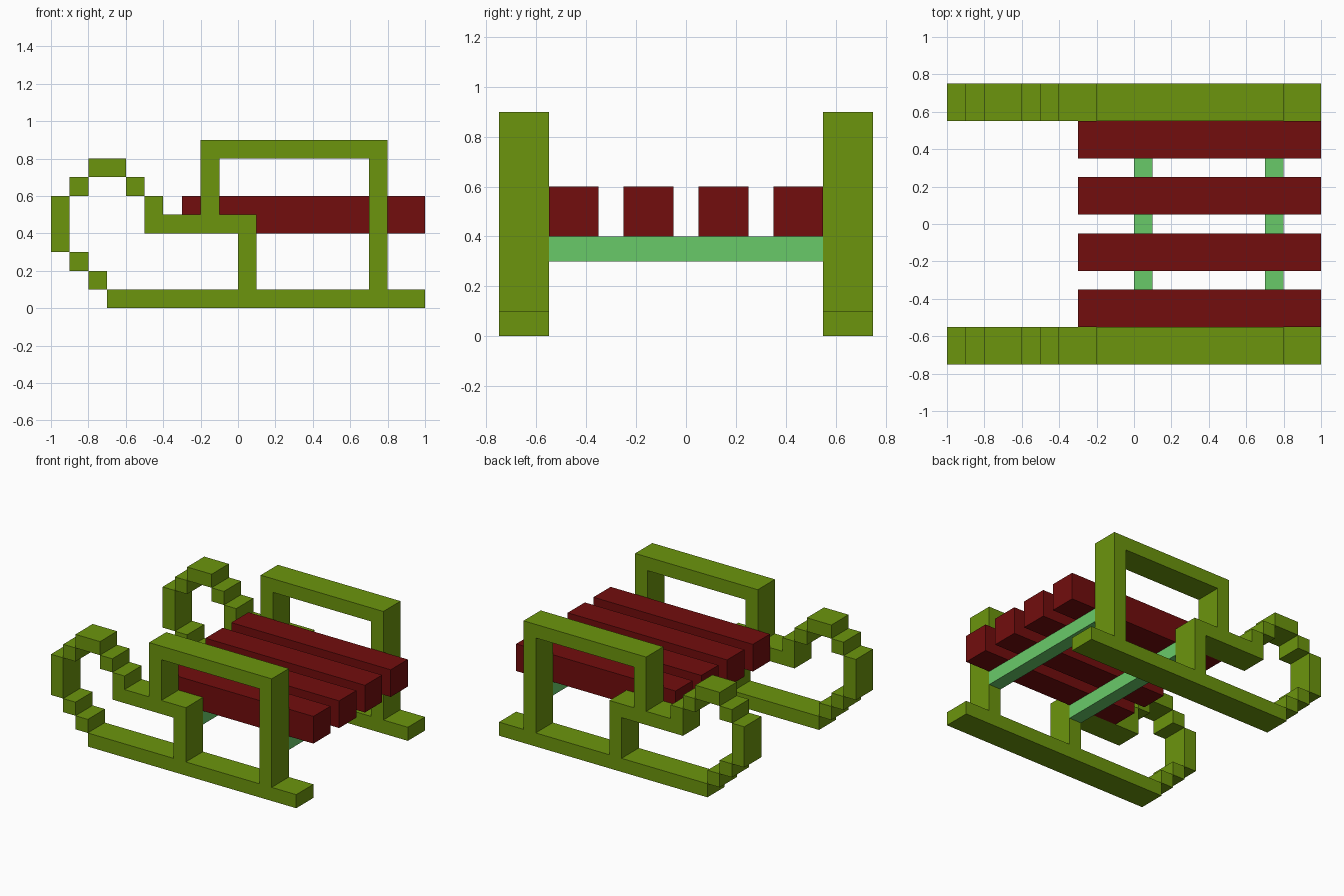
import bpy

if "Cube" in bpy.data.objects:
    bpy.data.objects.remove(bpy.data.objects["Cube"])


def material(name, rgb):
    m = bpy.data.materials.new(name)
    m.diffuse_color = (*rgb, 1.0)
    m.use_nodes = True
    m.node_tree.nodes["Principled BSDF"].inputs["Base Color"].default_value = m.diffuse_color
    return m


GREEN = material("olive green", (0.150, 0.300, 0.004))
RED = material("dark red", (0.168, 0.004, 0.004))
MINT = material("light green", (0.141, 0.591, 0.141))


def box(name, x, y, z, mat):
    """Box from (min, max) ranges on each axis."""
    bpy.ops.mesh.primitive_cube_add(
        size=1, location=[(r[0] + r[1]) / 2 for r in (x, y, z)])
    ob = bpy.context.object
    ob.name = name
    ob.scale = [r[1] - r[0] for r in (x, y, z)]
    bpy.ops.object.transform_apply(location=True, rotation=False, scale=True)
    ob.data.materials.append(mat)
    return ob


# Side frame pieces: name, x range, z range
SIDE = [
    ("runner", (-0.7, 1.0), (0.0, 0.1)),
    ("curl_lower_step", (-0.8, -0.7), (0.1, 0.2)),
    ("curl_upper_step", (-0.9, -0.8), (0.2, 0.3)),
    ("curl_front", (-1.0, -0.9), (0.3, 0.6)),
    ("curl_shoulder", (-0.9, -0.8), (0.6, 0.7)),
    ("curl_top", (-0.8, -0.6), (0.7, 0.8)),
    ("curl_return", (-0.6, -0.5), (0.6, 0.7)),
    ("curl_end", (-0.5, -0.4), (0.5, 0.6)),
    ("side_bar", (-0.5, 0.1), (0.4, 0.5)),
    ("front_post", (0.0, 0.1), (0.1, 0.4)),
    ("rail_front_post", (-0.2, -0.1), (0.5, 0.8)),
    ("rear_post", (0.7, 0.8), (0.1, 0.8)),
    ("hand_rail", (-0.2, 0.8), (0.8, 0.9)),
]
for side, y in (("near", (-0.75, -0.55)), ("far", (0.55, 0.75))):
    for name, x, z in SIDE:
        box(f"{side}_{name}", x, y, z, GREEN)

# Seat slats
for i in range(4):
    y0 = -0.55 + 0.3 * i
    box(f"seat_slat_{i + 1}", (-0.3, 1.0), (y0, y0 + 0.2), (0.4, 0.6), RED)

# Cross bars under the seat
for name, x0 in (("front", 0.0), ("rear", 0.7)):
    box(f"{name}_cross_bar", (x0, x0 + 0.1), (-0.55, 0.55), (0.3, 0.4), MINT)
